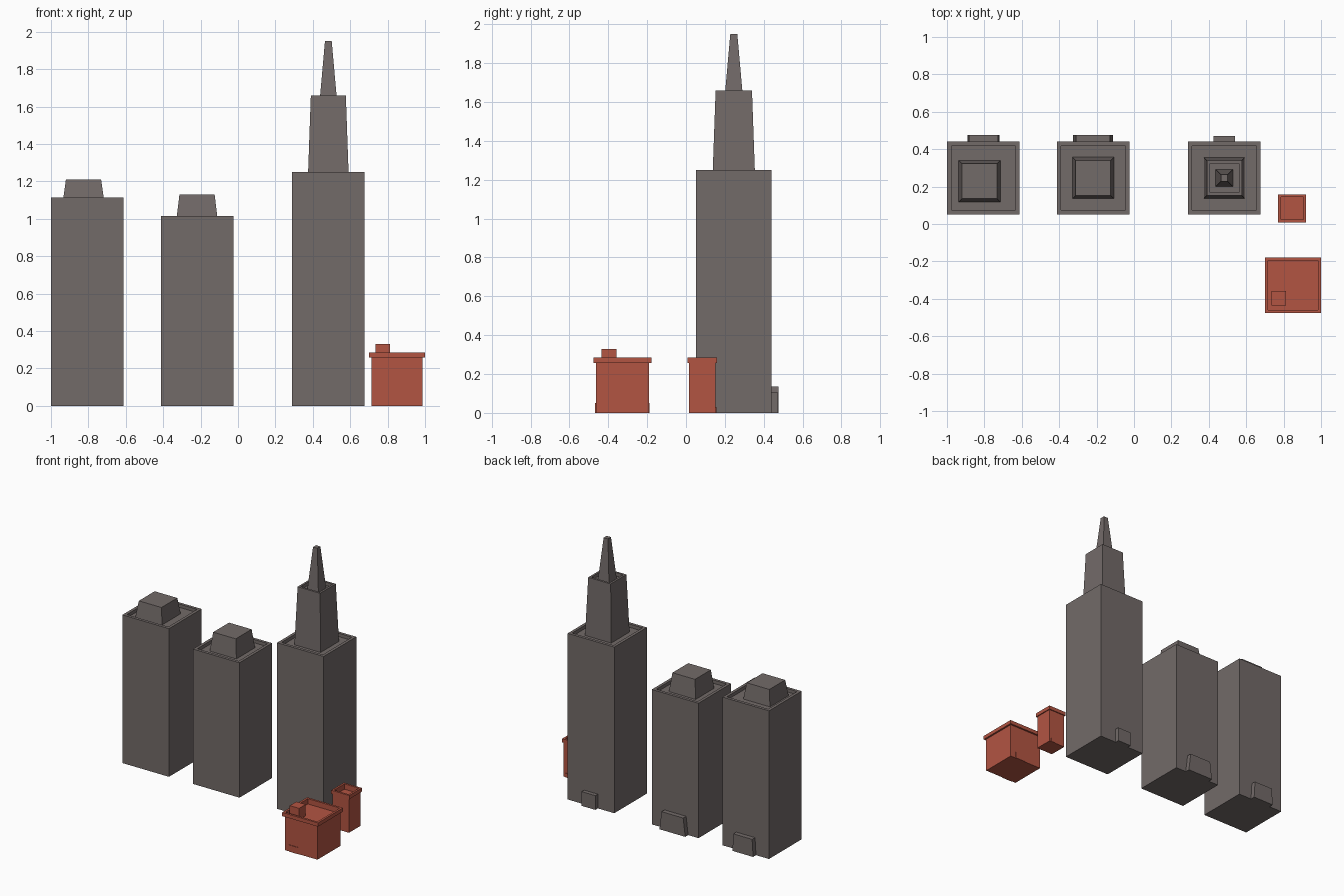
import bpy
import bmesh

if "Cube" in bpy.data.objects:
    bpy.data.objects.remove(bpy.data.objects["Cube"])

red = bpy.data.materials.new("brick_red")
red.diffuse_color = (0.45, 0.09, 0.055, 1)
red.use_nodes = True
red.node_tree.nodes["Principled BSDF"].inputs["Base Color"].default_value = red.diffuse_color
stone = bpy.data.materials.new("warm_grey_stone")
stone.diffuse_color = (0.17, 0.145, 0.14, 1)
stone.use_nodes = True
stone.node_tree.nodes["Principled BSDF"].inputs["Base Color"].default_value = stone.diffuse_color


def finish(name, bm, mat):
    bmesh.ops.recalc_face_normals(bm, faces=bm.faces)
    mesh = bpy.data.meshes.new(name)
    bm.to_mesh(mesh)
    bm.free()
    mesh.materials.append(mat)
    bpy.context.collection.objects.link(bpy.data.objects.new(name, mesh))


def stack(name, cx, cy, rings, mat):
    """Closed solid lofted through square rings of (half width, z)."""
    bm = bmesh.new()
    loops = [[bm.verts.new((cx + sx * h, cy + sy * h, z))
              for sx, sy in ((-1, -1), (1, -1), (1, 1), (-1, 1))] for h, z in rings]
    bm.faces.new(loops[0][::-1])
    for a, b in zip(loops, loops[1:]):
        for i in range(4):
            j = (i + 1) % 4
            bm.faces.new((a[i], a[j], b[j], b[i]))
    bm.faces.new(loops[-1])
    finish(name, bm, mat)


def porch(name, cx, y0, y1, half, half_top, height, mat):
    """Trapezoid doorway block standing against a wall."""
    bm = bmesh.new()
    outline = ((-half, 0), (half, 0), (half_top, height), (-half_top, height))
    face = bm.faces.new([bm.verts.new((cx + x, y0, z)) for x, z in outline])
    ext = bmesh.ops.extrude_face_region(bm, geom=[face])["geom"]
    verts = [v for v in ext if isinstance(v, bmesh.types.BMVert)]
    bmesh.ops.translate(bm, verts=verts, vec=(0, y1 - y0, 0))
    finish(name, bm, mat)


# Three grey towers with sunken roofs
TY, TH = 0.246, 0.194
for name, cx, z in (("left", -0.805, 1.115), ("middle", -0.218, 1.015), ("tall", 0.483, 1.25)):
    stack(name + "_tower", cx, TY,
          [(TH, 0), (TH, z), (0.172, z), (0.172, z - 0.025)], stone)

# Tapered roof blocks, upper tier and spire
stack("left_roof_block", -0.826, 0.229, [(0.111, 1.09), (0.094, 1.21)], stone)
stack("middle_roof_block", -0.219, TY, [(0.111, 0.99), (0.094, 1.13)], stone)
stack("tall_upper_tier", 0.483, TY,
      [(0.109, 1.225), (0.0935, 1.66), (0.078, 1.66), (0.078, 1.635)], stone)
stack("spire", 0.483, TY, [(0.046, 1.635), (0.018, 1.95)], stone)

# Doorway blocks at the back of the towers
porch("left_porch", -0.805, 0.43, 0.475, 0.086, 0.078, 0.13, stone)
porch("middle_porch", -0.219, 0.43, 0.475, 0.107, 0.09, 0.137, stone)
porch("tall_porch", 0.483, 0.43, 0.47, 0.057, 0.057, 0.107, stone)

# Two red houses with overhanging cornice and sunken roof
for name, cx, cy, body, cap, inner in (("large", 0.85, -0.327, 0.136, 0.149, 0.133),
                                       ("small", 0.845, 0.084, 0.068, 0.075, 0.06)):
    stack(name + "_house", cx, cy,
          [(body, 0), (body, 0.257), (cap, 0.257), (cap, 0.285), (inner, 0.285),
           (inner, 0.245)], red)
stack("chimney", 0.775, -0.397, [(0.039, 0.245), (0.039, 0.33)], red)

# Shallow house doors
porch("large_house_back_door", 0.9, -0.2, -0.187, 0.04, 0.04, 0.05, red)
porch("large_house_front_door", 0.79, -0.467, -0.45, 0.04, 0.04, 0.05, red)
porch("small_house_back_door", 0.878, 0.145, 0.156, 0.02, 0.02, 0.03, red)
